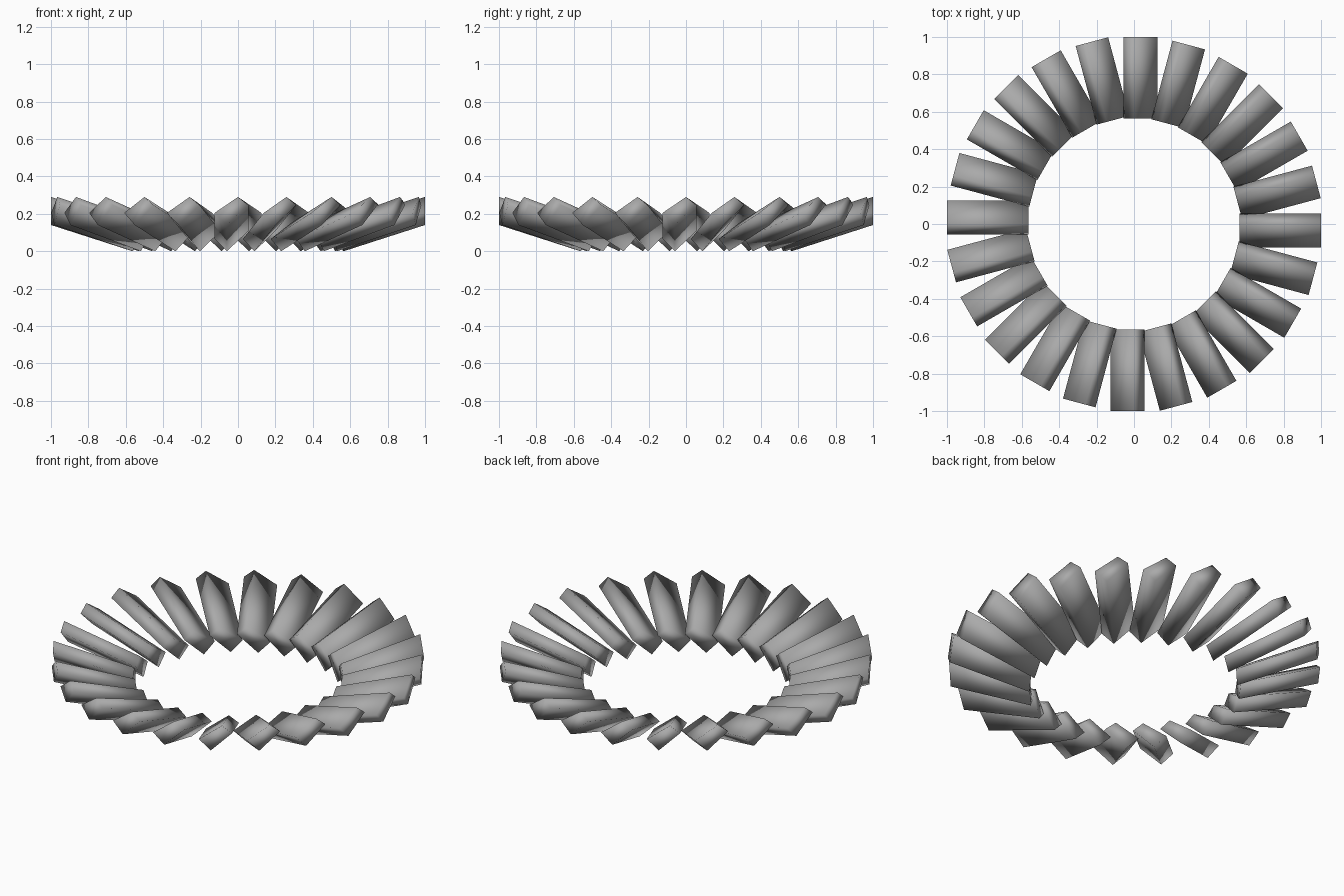
import bpy, bmesh, math
from mathutils import Matrix

if "Cube" in bpy.data.objects:
    bpy.data.objects.remove(bpy.data.objects["Cube"])

COUNT = 24
R_IN, R_OUT, DROP = 0.565, 1.0, 0.14
# cross-section of one tilted vane at its outer end: (sideways, height)
PROFILE = [(0.0, 0.29), (0.055, 0.247), (-0.06, 0.14), (-0.125, 0.205)]


def make_vane_mesh():
    bm = bmesh.new()
    outer = [bm.verts.new((x, -R_OUT, z)) for x, z in PROFILE]
    inner = [bm.verts.new((x, -R_IN, z - DROP)) for x, z in PROFILE]
    n = len(PROFILE)
    for i in range(n):
        j = (i + 1) % n
        bm.faces.new((outer[i], outer[j], inner[j], inner[i]))
    bm.faces.new(outer)
    bm.faces.new(inner[::-1])
    bmesh.ops.recalc_face_normals(bm, faces=bm.faces)
    for f in bm.faces:
        f.smooth = True
    mesh = bpy.data.meshes.new("vane")
    bm.to_mesh(mesh)
    bm.free()
    return mesh


# dark grey finish
grey = bpy.data.materials.new("dark_grey")
grey.diffuse_color = (0.4, 0.4, 0.4, 1)
grey.use_nodes = True
grey.node_tree.nodes["Principled BSDF"].inputs["Base Color"].default_value = grey.diffuse_color

# ring of identical vanes, sloping down towards the centre
vane = make_vane_mesh()
vane.materials.append(grey)
for k in range(COUNT):
    ob = bpy.data.objects.new(f"vane_{k + 1:02d}", vane)
    bpy.context.collection.objects.link(ob)
    ob.matrix_world = Matrix.Rotation(math.tau * k / COUNT, 4, 'Z')
